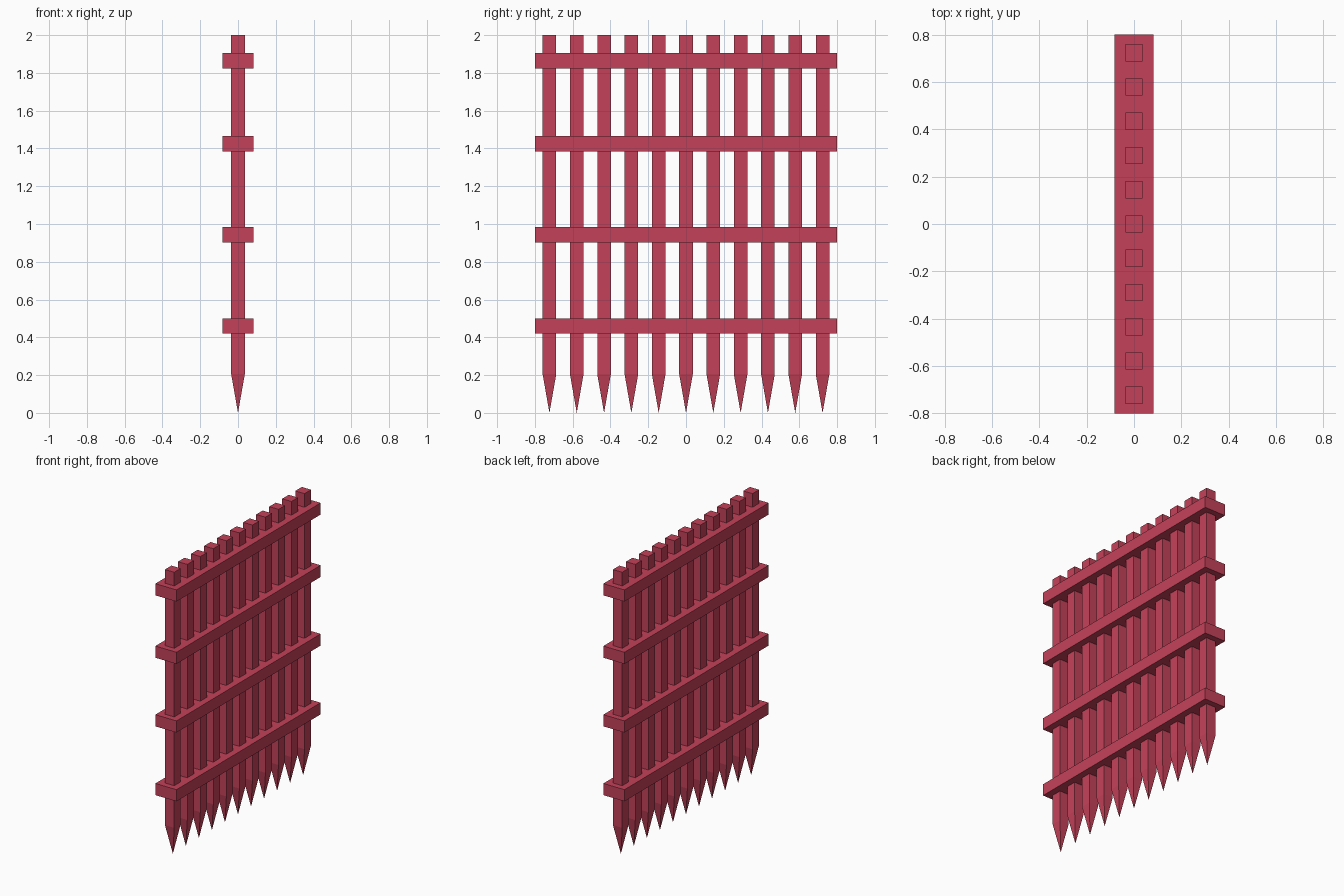
import bpy
import bmesh
from mathutils import Matrix

cube = bpy.data.objects.get("Cube")
if cube:
    bpy.data.objects.remove(cube, do_unlink=True)

# Single crimson paint
crimson = bpy.data.materials.new("crimson")
crimson.use_nodes = True
colour = (0.55, 0.053, 0.1, 1)
crimson.diffuse_color = colour
crimson.node_tree.nodes["Principled BSDF"].inputs["Base Color"].default_value = colour


def box(name, size, centre):
    """Add a flat-shaded box and return its object."""
    mesh = bpy.data.meshes.new(name)
    bm = bmesh.new()
    bmesh.ops.create_cube(bm, size=1, matrix=Matrix.Translation(centre) @ Matrix.Diagonal((*size, 1)))
    bm.to_mesh(mesh)
    bm.free()
    mesh.materials.append(crimson)
    obj = bpy.data.objects.new(name, mesh)
    bpy.context.collection.objects.link(obj)
    return obj


def sharpen(obj, shoulder):
    """Replace the flat bottom of a bar with a four-sided point."""
    bm = bmesh.new()
    bm.from_mesh(obj.data)
    bottom = min(bm.faces, key=lambda f: f.calc_center_median().z)
    tip = bmesh.ops.poke(bm, faces=[bottom])["verts"][0]
    tip.co.z -= shoulder
    bm.normal_update()
    bm.to_mesh(obj.data)
    bm.free()


# Pointed upright bars
BARS, SPACING, WIDTH, SHOULDER, TOP = 11, 0.1446, 0.072, 0.205, 2.0
for i in range(BARS):
    y = (i - (BARS - 1) / 2) * SPACING
    bar = box(f"upright_bar_{i + 1}", (WIDTH, WIDTH, TOP - SHOULDER), (0, y, (TOP + SHOULDER) / 2))
    sharpen(bar, SHOULDER)

# Horizontal rails clasping the bars
for i, z in enumerate((0.46, 0.943, 1.425, 1.863)):
    box(f"cross_rail_{i + 1}", (0.164, 1.6, 0.082), (0, 0, z))
